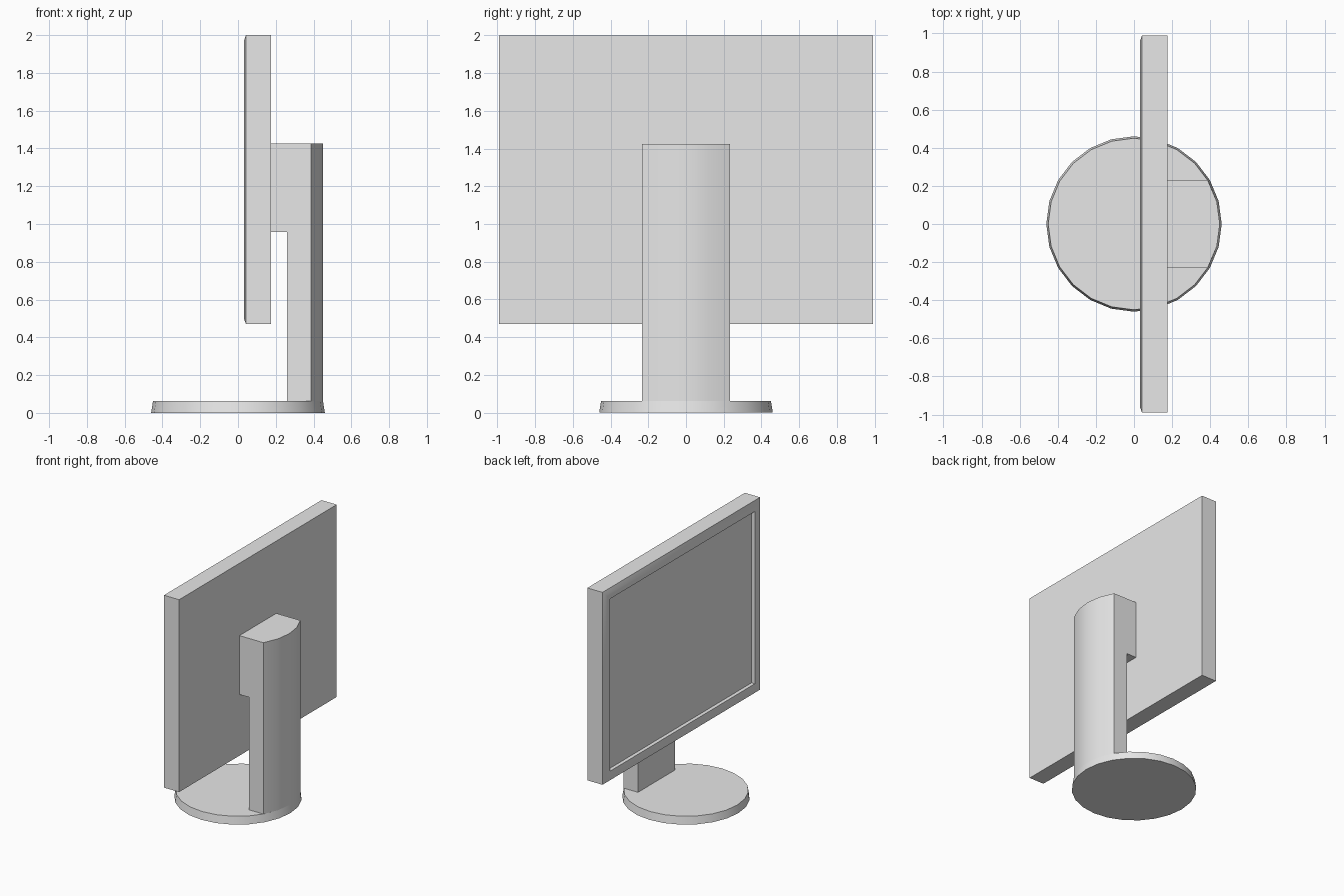
import bpy
import bmesh
from math import cos, sin, radians

cube = bpy.data.objects.get("Cube")
if cube:
    bpy.data.objects.remove(cube, do_unlink=True)

grey = bpy.data.materials.new("light_grey")
grey.use_nodes = True
COLOUR = (0.8, 0.8, 0.8, 1)
grey.diffuse_color = COLOUR
grey.node_tree.nodes["Principled BSDF"].inputs["Base Color"].default_value = COLOUR


def finish(name, bm):
    """Turn a bmesh into a named, smooth-by-angle object."""
    bmesh.ops.recalc_face_normals(bm, faces=bm.faces)
    mesh = bpy.data.meshes.new(name)
    bm.to_mesh(mesh)
    bm.free()
    mesh.materials.append(grey)
    obj = bpy.data.objects.new(name, mesh)
    bpy.context.collection.objects.link(obj)
    bpy.ops.object.select_all(action='DESELECT')
    obj.select_set(True)
    bpy.context.view_layer.objects.active = obj
    bpy.ops.object.shade_smooth_by_angle(angle=radians(30))
    return obj


def loft(name, loops):
    """Skin successive loops of points and cap both ends."""
    bm = bmesh.new()
    rings = [[bm.verts.new(p) for p in loop] for loop in loops]
    n = len(rings[0])
    for a, b in zip(rings, rings[1:]):
        for i in range(n):
            j = (i + 1) % n
            bm.faces.new((a[i], a[j], b[j], b[i]))
    bm.faces.new(rings[0])
    bm.faces.new(rings[-1])
    return finish(name, bm)


def circle(r, z, sides=24):
    step = radians(360 / sides)
    return [(r * cos(i * step), r * sin(i * step), z) for i in range(sides)]


def screen_ring(x, inset):
    y, low, high = 0.99 - inset, 0.47 + inset, 2 - inset
    return [(x, -y, low), (x, y, low), (x, y, high), (x, -y, high)]


# Round foot with a slight taper
loft("base", [circle(0.46, 0), circle(0.45, 0.062)])

# Column: flat sides and front, curved outer face following the foot
HALF, R = 0.232, 0.45
arc = [(R * cos(radians(a)), R * sin(radians(a))) for a in (-31, -15, 0, 15, 31)]
arc[0], arc[-1] = (arc[0][0], -HALF), (arc[-1][0], HALF)


def column_section(front, z):
    return [(x, y, z) for x, y in [(front, -HALF)] + arc + [(front, HALF)]]


# The upper part steps forward to carry the display
loft("stand_column", [column_section(0.26, 0.06), column_section(0.26, 0.957),
                      column_section(0.175, 0.957), column_section(0.175, 1.425)])

# Display housing: softened rim, flat bezel and recessed screen
profile = [(0.175, 0), (0.042, 0), (0.032, 0.028), (0.032, 0.08), (0.057, 0.083)]
loft("display", [screen_ring(x, inset) for x, inset in profile])
